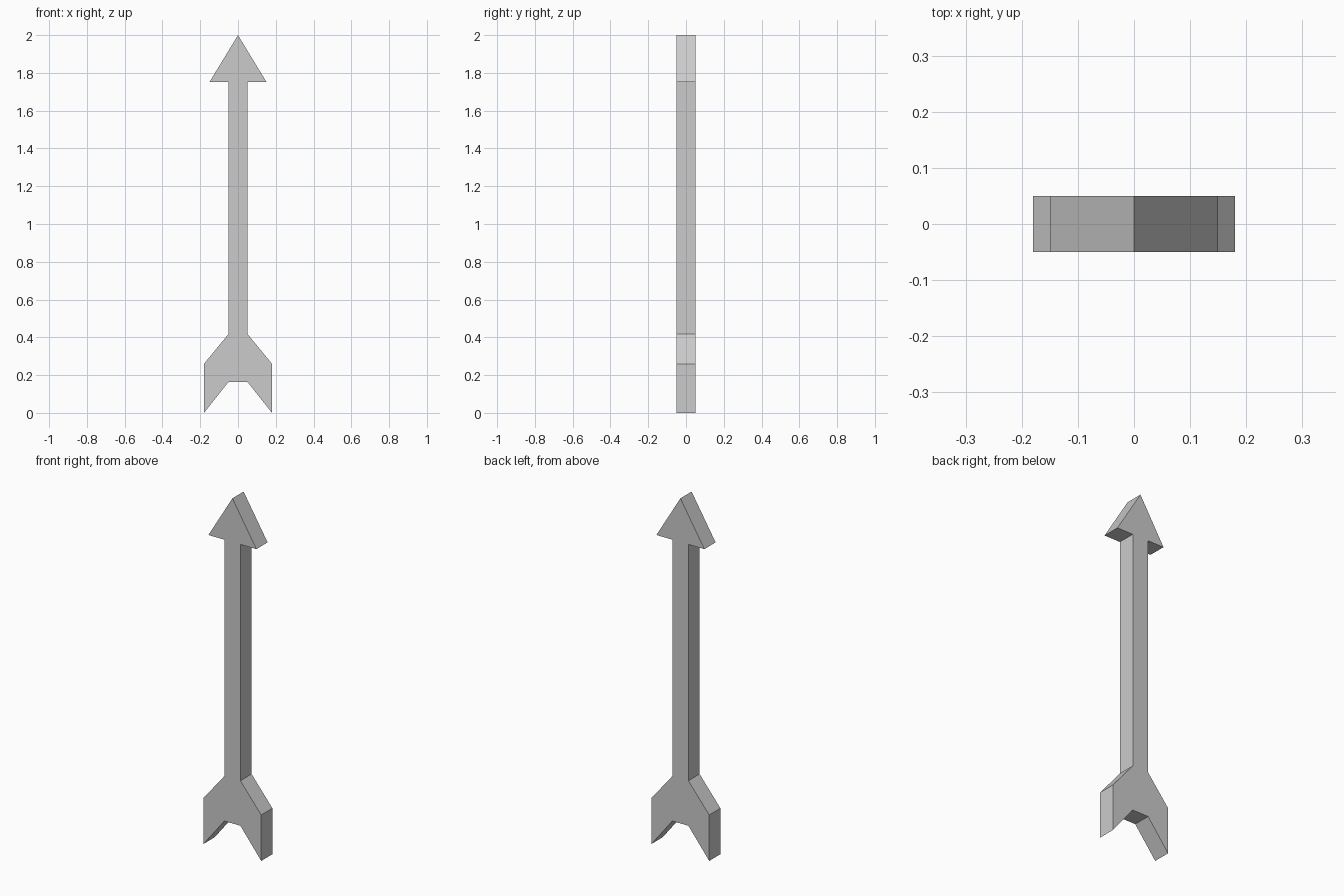
import bpy
import bmesh
from mathutils import Vector

if "Cube" in bpy.data.objects:
    bpy.data.objects.remove(bpy.data.objects["Cube"])

THICKNESS = 0.10

# Right half of the arrow outline (x, z), from the tip down to the tail notch
half = [(0.15, 1.753), (0.05, 1.753),              # head barb, top of shaft
        (0.05, 0.418), (0.18, 0.26),               # fletching shoulder
        (0.18, 0.0), (0.05, 0.164)]                # fletching tip, notch
outline = [(0.0, 2.0)] + half + [(-x, z) for x, z in reversed(half)]

# Flat arrow: mirrored outline extruded front to back
bm = bmesh.new()
face = bm.faces.new([bm.verts.new((x, -THICKNESS / 2, z)) for x, z in outline])
back = bmesh.ops.extrude_face_region(bm, geom=[face], use_keep_orig=True)["geom"]
bmesh.ops.translate(bm, vec=Vector((0, THICKNESS, 0)),
                    verts=[g for g in back if isinstance(g, bmesh.types.BMVert)])
bmesh.ops.recalc_face_normals(bm, faces=bm.faces[:])

mesh = bpy.data.meshes.new("arrow")
bm.to_mesh(mesh)
bm.free()
bpy.context.collection.objects.link(bpy.data.objects.new("arrow", mesh))
